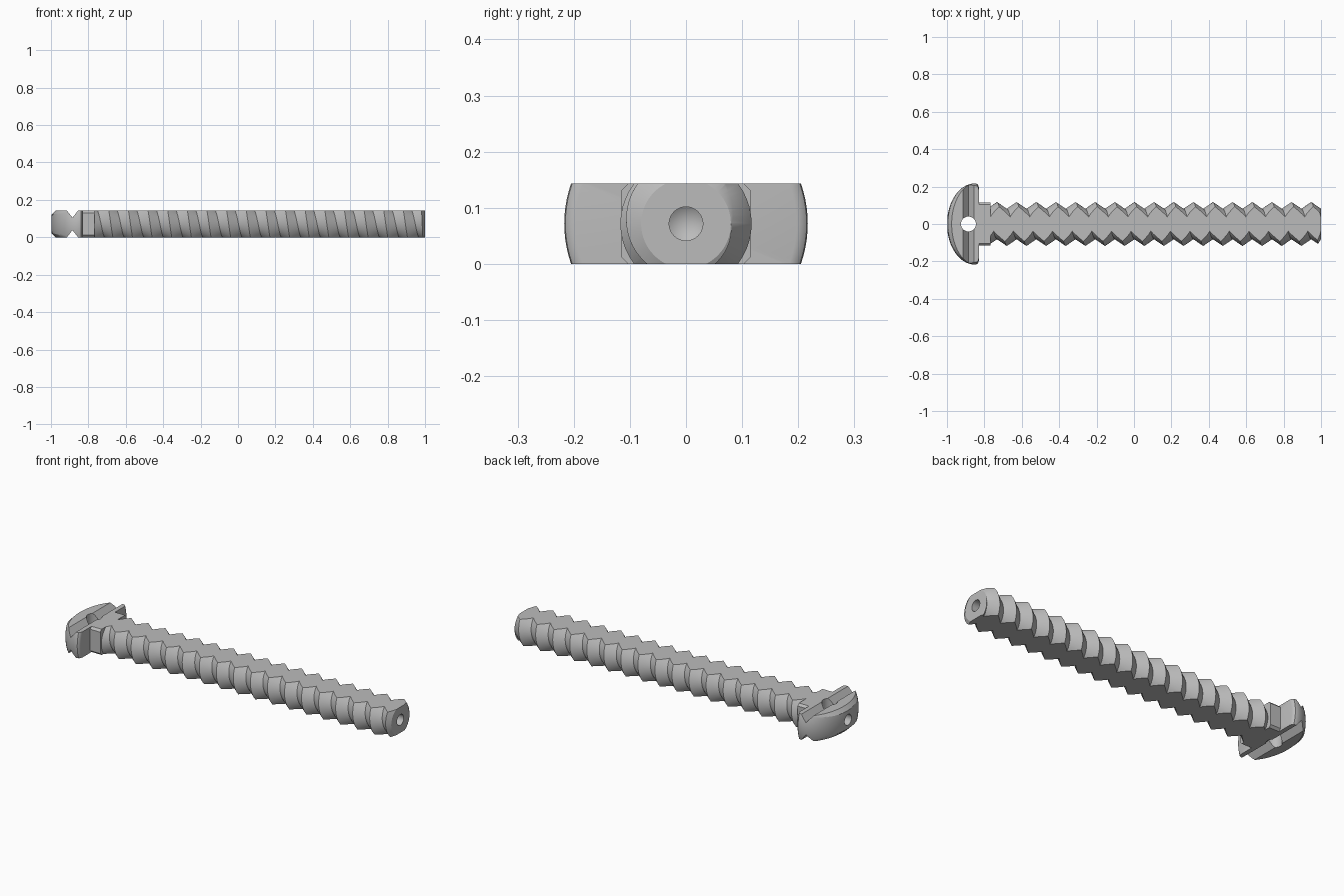
import bpy, bmesh
from math import pi, sin, cos, radians
from mathutils import Vector

if "Cube" in bpy.data.objects:
    bpy.data.objects.remove(bpy.data.objects["Cube"], do_unlink=True)

H = 0.143            # thickness between the two flats
AXIS = H / 2         # height of the screw axis
PITCH, CREST, ROOT = 0.105, 0.117, 0.081

steel = bpy.data.materials.new("plain grey")
steel.use_nodes = True
grey = (0.5, 0.5, 0.5, 1)
steel.diffuse_color = grey
steel.node_tree.nodes["Principled BSDF"].inputs["Base Color"].default_value = grey


def finish(name, bm):
    bmesh.ops.recalc_face_normals(bm, faces=bm.faces)
    mesh = bpy.data.meshes.new(name)
    bm.to_mesh(mesh)
    bm.free()
    mesh.materials.append(steel)
    ob = bpy.data.objects.new(name, mesh)
    bpy.context.collection.objects.link(ob)
    return ob


def revolve(name, profile, steps=64):
    """Spin (x, radius) points around the screw axis."""
    bm = bmesh.new()
    vs = [bm.verts.new((x, r, AXIS)) for x, r in profile]
    es = [bm.edges.new(pair) for pair in zip(vs, vs[1:])]
    bmesh.ops.spin(bm, geom=vs + es, cent=(0, 0, AXIS), axis=(1, 0, 0),
                   angle=2 * pi, steps=steps)
    bmesh.ops.remove_doubles(bm, verts=bm.verts, dist=1e-5)
    return finish(name, bm)


def loft(name, layers):
    """Solid through matching closed outlines."""
    bm = bmesh.new()
    rings = [[bm.verts.new(p) for p in layer] for layer in layers]
    for a, b in zip(rings, rings[1:]):
        for i in range(len(a)):
            j = (i + 1) % len(a)
            bm.faces.new((a[i], a[j], b[j], b[i]))
    bm.faces.new(rings[0])
    bm.faces.new(rings[-1])
    return finish(name, bm)


def boolean(ob, tool, op):
    mod = ob.modifiers.new(op, "BOOLEAN")
    mod.operation, mod.solver, mod.object = op, "EXACT", tool
    bpy.context.view_layer.update()
    deps = bpy.context.evaluated_depsgraph_get()
    mesh = bpy.data.meshes.new_from_object(ob.evaluated_get(deps))
    ob.modifiers.clear()
    ob.data = mesh
    bpy.data.objects.remove(tool, do_unlink=True)


def smooth(ob):
    bpy.ops.object.select_all(action="DESELECT")
    ob.select_set(True)
    bpy.context.view_layer.objects.active = ob
    bpy.ops.object.shade_smooth_by_angle(angle=radians(30))


def slice_off(bm, point, normal):
    bmesh.ops.bisect_plane(bm, geom=bm.verts[:] + bm.edges[:] + bm.faces[:],
                           plane_co=point, plane_no=normal, clear_outer=True)


def close(bm):
    rim = [e for e in bm.edges if e.is_boundary]
    bmesh.ops.holes_fill(bm, edges=rim, sides=0)


# Threaded shank: right-handed helix of crest and root lines
N = 48
bm = bmesh.new()
crest, root = [], []
for i in range(int(N * 20.5)):
    a = 2 * pi * i / N
    x = 1 - PITCH * 18.5 + PITCH * i / N
    crest.append(bm.verts.new((x, CREST * cos(a), AXIS + CREST * sin(a))))
    root.append(bm.verts.new((x + PITCH / 2, ROOT * cos(a), AXIS + ROOT * sin(a))))
for i in range(len(crest) - N - 1):
    bm.faces.new((crest[i], root[i], root[i + 1], crest[i + 1]))
    bm.faces.new((root[i], crest[i + N], crest[i + N + 1], root[i + 1]))
slice_off(bm, Vector((-0.77, 0, 0)), Vector((-1, 0, 0)))
slice_off(bm, Vector((1.02, 0, 0)), Vector((1, 0, 0)))
close(bm)
# Flats along the top and bottom
for z, n in ((0, -1), (H, 1)):
    slice_off(bm, Vector((0, 0, z)), Vector((0, 0, n)))
    close(bm)
shank = finish("threaded_shank", bm)

# Chamfered tip with its centre-drilled hole
blank = revolve("tip_shape", [(-0.85, 0), (-0.85, 0.2), (0.93, 0.2), (1, 0.08),
                              (1, 0.03), (0.95, 0.03), (0.93, 0)])
boolean(shank, blank, "INTERSECT")
smooth(shank)

# Domed head with a rounded back rim
dome = [(-0.85 - 0.15 * cos(t), 0.217 * sin(t))
        for t in (pi / 2 * k / 16 for k in range(17))]
head = revolve("domed_head", dome + [(-0.84, 0.215), (-0.833, 0.208),
                                     (-0.83, 0.197), (-0.83, 0)], 96)


# Flats on the head with chamfers along the dome edge
def outline(z, shift):
    arc = [(-0.85 + shift - 0.15 * cos(t), 0.23 * sin(t), z)
           for t in (pi * k / 40 - pi / 2 for k in range(41))]
    return arc + [(-0.8, 0.23, z), (-0.8, -0.23, z)]


slab = loft("head_slab", [outline(0, 0.025), outline(0.04, -0.015),
                          outline(H - 0.04, -0.015), outline(H, 0.025)])
boolean(head, slab, "INTERSECT")

# V slots across both flats
for z, s in ((0, -1), (H, 1)):
    vee = [(-0.945, z + s * 0.038), (-0.825, z + s * 0.038), (-0.885, z - s * 0.038)]
    slot = loft("slot_cutter", [[(x, y, zz) for x, zz in vee] for y in (-0.3, 0.3)])
    boolean(head, slot, "DIFFERENCE")

# Cross hole through the flats
ring = [(-0.885 + 0.04 * cos(2 * pi * k / 40), 0.04 * sin(2 * pi * k / 40))
        for k in range(40)]
pin = loft("hole_cutter", [[(x, y, z) for x, y in ring] for z in (-0.1, 0.3)])
boolean(head, pin, "DIFFERENCE")

# Centre-drilled hole in the head
drill = revolve("drill_cutter", [(-1.1, 0), (-1.1, 0.03), (-0.96, 0.03), (-0.94, 0)], 40)
boolean(head, drill, "DIFFERENCE")
smooth(head)

# Square neck with bevelled edges
sides = [(-0.115, 0.012), (-0.103, 0), (0.103, 0), (0.115, 0.012),
         (0.115, H - 0.012), (0.103, H), (-0.103, H), (-0.115, H - 0.012)]
loft("square_neck", [[(x, y, z) for y, z in sides] for x in (-0.83, -0.768)])
